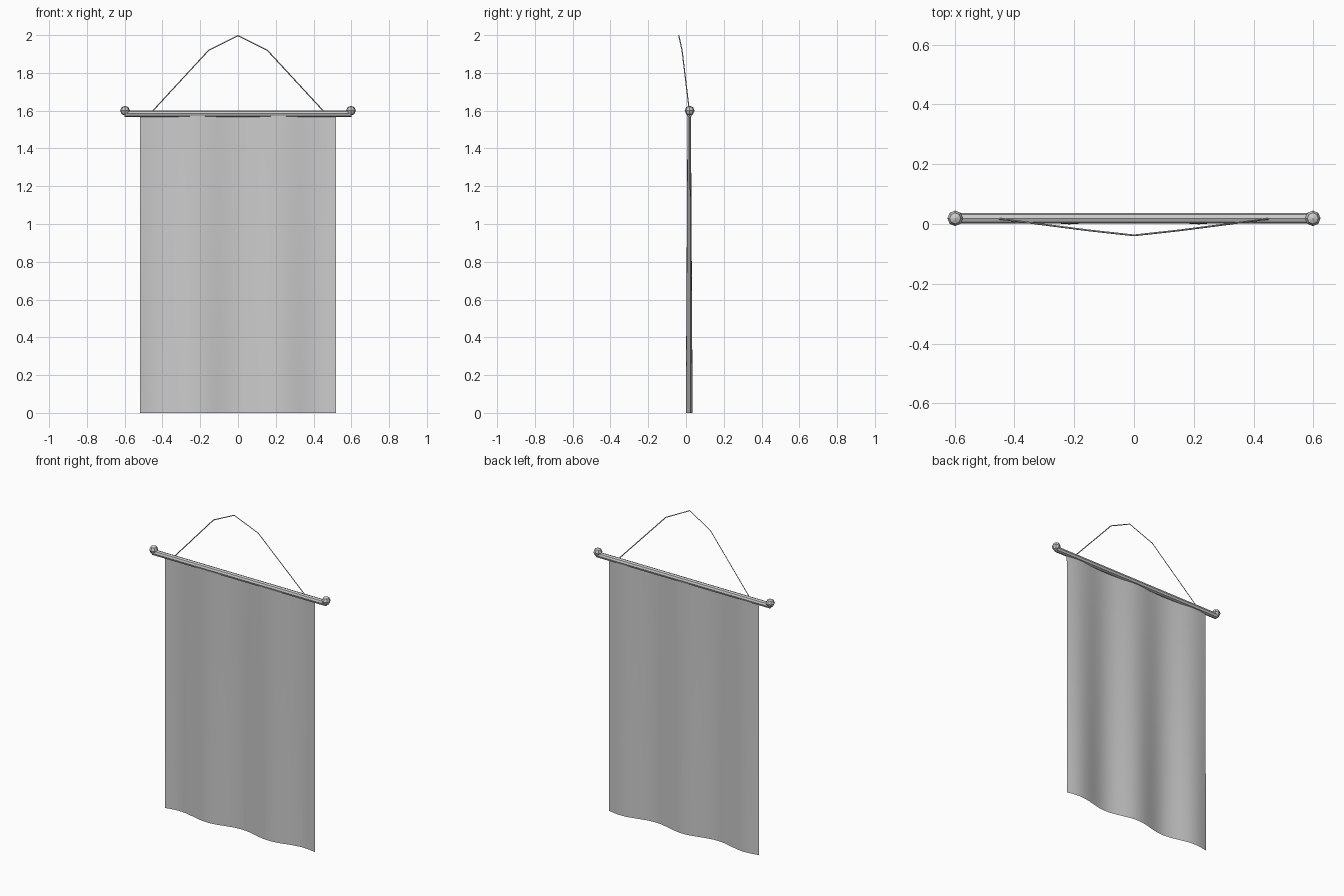
import bpy, math

if "Cube" in bpy.data.objects:
    bpy.data.objects.remove(bpy.data.objects["Cube"])

YC = 0.019  # depth of the rod axis


def mesh_object(name, verts, faces):
    me = bpy.data.meshes.new(name)
    me.from_pydata(verts, [], faces)
    ob = bpy.data.objects.new(name, me)
    bpy.context.collection.objects.link(ob)
    return ob


# cloth: wavy sheet whose folds deepen toward the hem
NX, NZ, HALF, TOP = 48, 12, 0.52, 1.585
verts, faces = [], []
for j in range(NZ + 1):
    t = j / NZ
    amp = 0.018 - 0.009 * t
    for i in range(NX + 1):
        x = -HALF + 2 * HALF * i / NX
        verts.append((x, 0.017 + amp * math.cos(2 * math.pi * x / 0.43), TOP * t))
for j in range(NZ):
    for i in range(NX):
        a = j * (NX + 1) + i
        faces.append((a, a + 1, a + NX + 2, a + NX + 1))
cloth = mesh_object("cloth", verts, faces)
for p in cloth.data.polygons:
    p.use_smooth = True

# rod
bpy.ops.mesh.primitive_cylinder_add(vertices=8, radius=0.0175, depth=1.2,
                                    location=(0, YC, 1.584),
                                    rotation=(0, math.pi / 2, 0))
bpy.context.object.name = "rod"

# finials
for side, sx in (("left", -1), ("right", 1)):
    bpy.ops.mesh.primitive_uv_sphere_add(segments=8, ring_count=4, radius=0.026,
                                         location=(sx * 0.598, YC, 1.6))
    bpy.context.object.name = "finial_" + side

# hanging cord
cu = bpy.data.curves.new("hanging_cord", "CURVE")
cu.dimensions = "3D"
cu.bevel_depth = 0.003
cu.bevel_resolution = 0
pts = [(-0.455, 0.018, 1.595), (-0.155, -0.021, 1.92), (0, -0.038, 1.997),
       (0.155, -0.021, 1.92), (0.455, 0.018, 1.595)]
sp = cu.splines.new("POLY")
sp.points.add(len(pts) - 1)
for q, p in zip(sp.points, pts):
    q.co = (*p, 1)
cord = bpy.data.objects.new("hanging_cord", cu)
bpy.context.collection.objects.link(cord)
